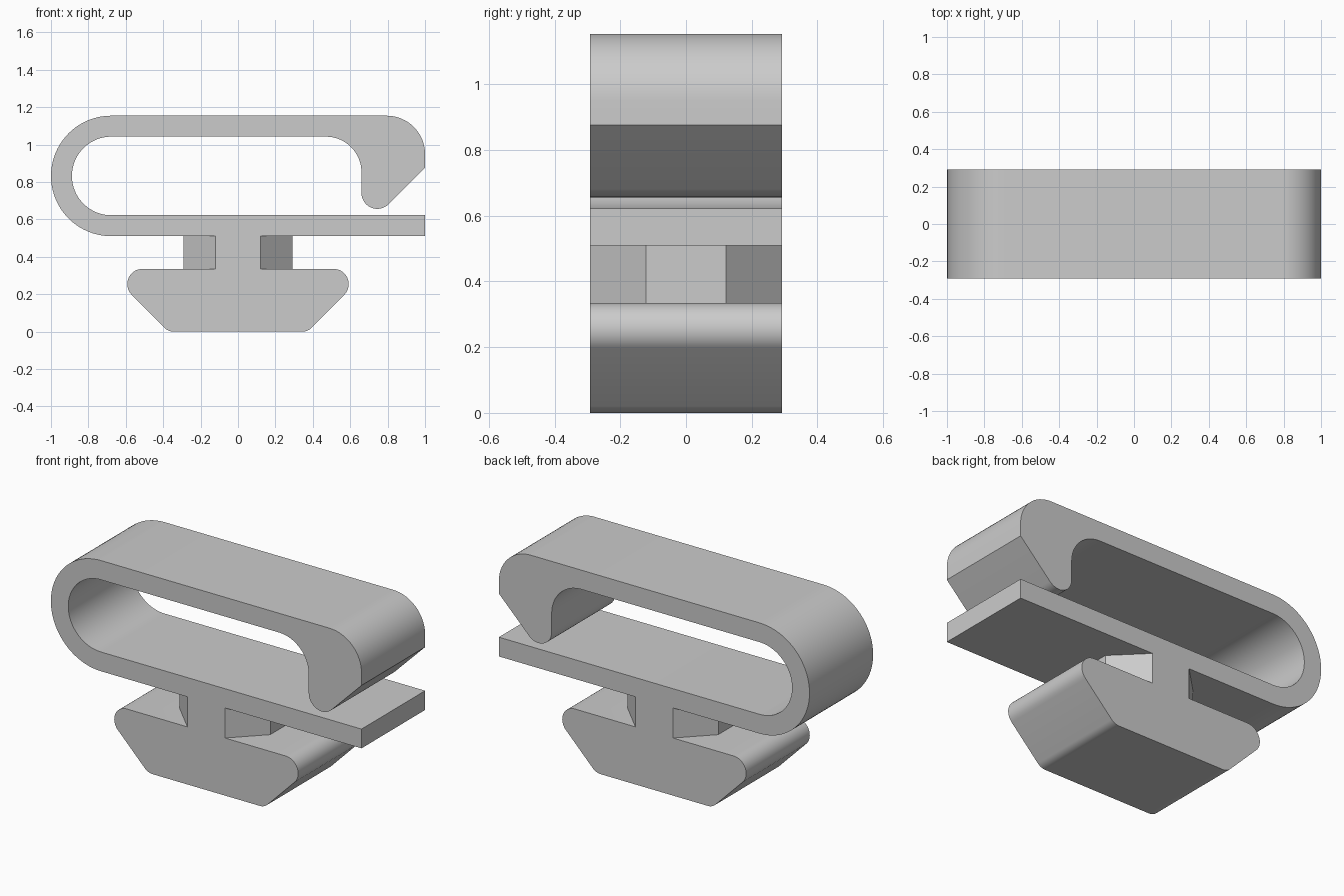
import bpy, bmesh
from math import cos, sin, pi, radians

default_cube = bpy.data.objects.get("Cube")
if default_cube:
    bpy.data.objects.remove(default_cube, do_unlink=True)

HALF_DEPTH = 0.2925
SLAB_BOTTOM, FOOT_TOP = 0.51, 0.335

grey = bpy.data.materials.new("light grey plastic")
grey.use_nodes = True
colour = (0.6, 0.6, 0.6, 1)
grey.diffuse_color = colour
grey.node_tree.nodes["Principled BSDF"].inputs["Base Color"].default_value = colour


def arc(cx, cz, r, start, end, steps=16):
    """Points of an arc, angles in degrees."""
    angles = [radians(start + (end - start) * i / steps) for i in range(steps + 1)]
    return [(cx + r * cos(a), cz + r * sin(a)) for a in angles]


def prism(name, points, vector):
    """Extrude a closed outline of 3D points along a vector."""
    bm = bmesh.new()
    face = bm.faces.new([bm.verts.new(p) for p in points])
    new = bmesh.ops.extrude_face_region(bm, geom=[face])["geom"]
    bmesh.ops.translate(bm, vec=vector,
                        verts=[v for v in new if isinstance(v, bmesh.types.BMVert)])
    bmesh.ops.recalc_face_normals(bm, faces=bm.faces)
    mesh = bpy.data.meshes.new(name)
    bm.to_mesh(mesh)
    bm.free()
    mesh.materials.append(grey)
    obj = bpy.data.objects.new(name, mesh)
    bpy.context.collection.objects.link(obj)
    return obj


def side_prism(name, outline):
    return prism(name, [(x, -HALF_DEPTH, z) for x, z in outline], (0, 2 * HALF_DEPTH, 0))


# Open loop: slab, round bend, top strip and hooked end
bend_x, bend_z, bend_r, wall = -0.678, 0.832, 0.322, 0.112
loop = [(1, SLAB_BOTTOM)]
loop += arc(bend_x, bend_z, bend_r, 270, 90, 40)
loop += arc(0.795, 0.949, 0.205, 90, 0)
loop += [(1, 0.876)]
loop += arc(0.745, 0.741, 0.085, -45, -180)
loop += arc(0.47, 0.852, 0.19, 0, 90)
loop += arc(bend_x, bend_z, bend_r - wall, 90, 270, 40)
loop += [(1, SLAB_BOTTOM + wall)]
body = side_prism("clip_body", loop)

# Foot: wide wedge with rounded corners
half = arc(0.345, 0.07, 0.07, -90, -45, 8) + arc(0.511, 0.254, 0.081, -45, 90)
foot = side_prism("foot", half + [(-x, z) for x, z in reversed(half)])

# Neck: upright octagonal post, sunk slightly into both neighbours
sink = 0.03
corner_r = HALF_DEPTH / cos(pi / 8)
post = [(x, y, FOOT_TOP - sink) for x, y in arc(0, 0, corner_r, 22.5, 337.5, 7)]
neck = prism("neck", post, (0, 0, SLAB_BOTTOM - FOOT_TOP + 2 * sink))

# Fuse into one moulded piece
bpy.context.view_layer.objects.active = body
for part in (neck, foot):
    fuse = body.modifiers.new("fuse", 'BOOLEAN')
    fuse.operation, fuse.solver, fuse.object = 'UNION', 'EXACT', part
    bpy.ops.object.modifier_apply(modifier=fuse.name)
    bpy.data.objects.remove(part, do_unlink=True)

# Clean up flush faces
bm = bmesh.new()
bm.from_mesh(body.data)
bmesh.ops.remove_doubles(bm, verts=bm.verts, dist=0.0001)
bmesh.ops.dissolve_limit(bm, angle_limit=radians(0.5), verts=bm.verts, edges=bm.edges)
bm.to_mesh(body.data)
bm.free()

bpy.ops.object.select_all(action='DESELECT')
body.select_set(True)
bpy.ops.object.shade_smooth_by_angle(angle=radians(30))
